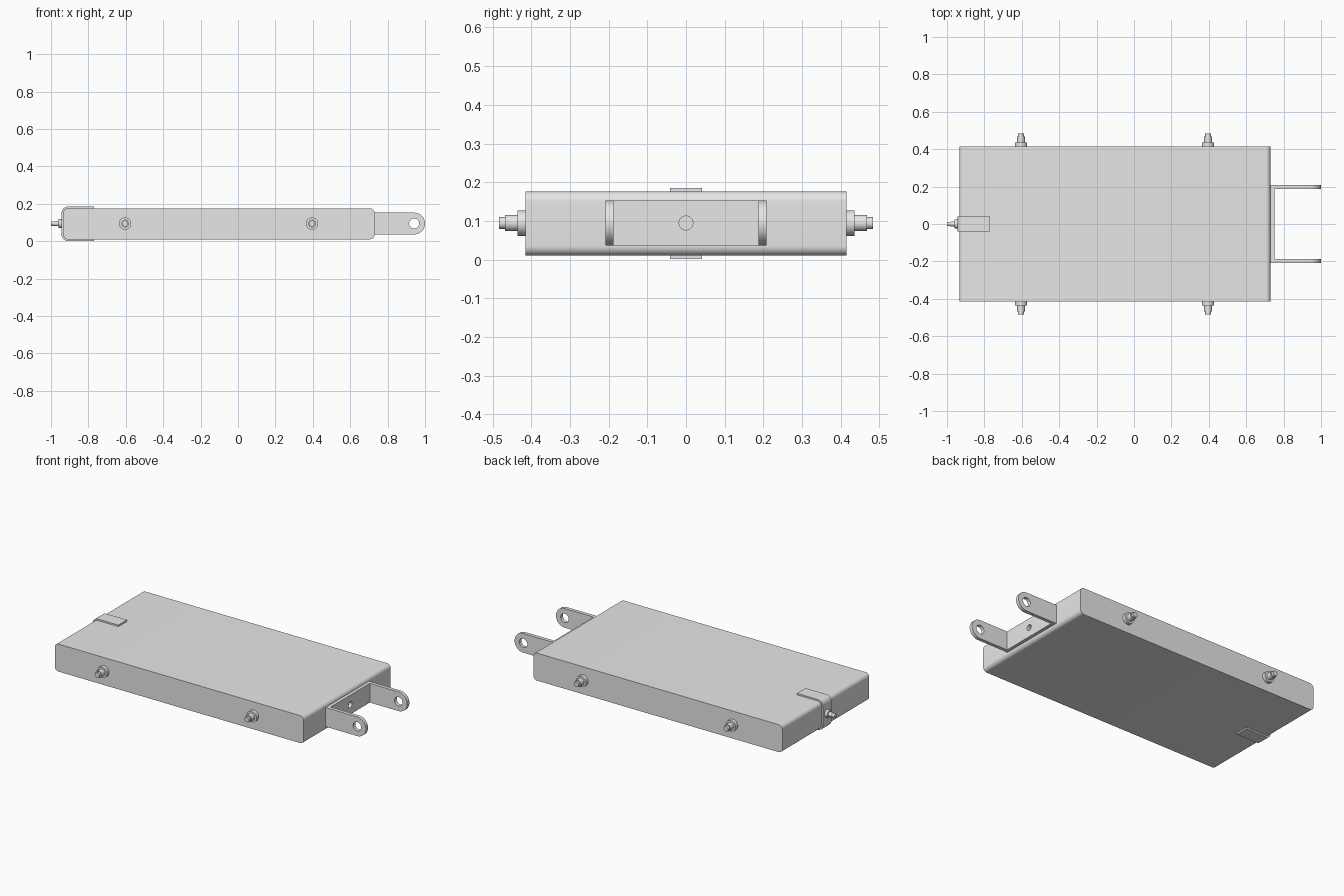
import bpy, bmesh, math
from mathutils import Matrix, Vector

cube = bpy.data.objects.get("Cube")
if cube:
    bpy.data.objects.remove(cube, do_unlink=True)

grey = bpy.data.materials.new("plain grey")
grey.use_nodes = True
grey.diffuse_color = (0.8, 0.8, 0.8, 1)
grey.node_tree.nodes["Principled BSDF"].inputs["Base Color"].default_value = (0.8, 0.8, 0.8, 1)

MID = 0.0945            # height of the pin and bracket centre line


def finish(name, bm):
    bmesh.ops.recalc_face_normals(bm, faces=bm.faces[:])
    mesh = bpy.data.meshes.new(name)
    bm.to_mesh(mesh)
    bm.free()
    obj = bpy.data.objects.new(name, mesh)
    bpy.context.collection.objects.link(obj)
    mesh.materials.append(grey)
    bpy.ops.object.select_all(action='DESELECT')
    obj.select_set(True)
    bpy.context.view_layer.objects.active = obj
    bpy.ops.object.shade_smooth_by_angle(angle=math.radians(30))
    return obj


def arc(cx, cz, r, start, end, n=10):
    angles = [math.radians(start + (end - start) * i / n) for i in range(n + 1)]
    return [(cx + r * math.cos(a), cz + r * math.sin(a)) for a in angles]


def circle(cx, cz, r, n=32):
    return arc(cx, cz, r, 0, 360, n)[:-1]


def plate(name, loops, axis, lo, hi):
    """Extrude an outline, with optional hole loops, along x or y."""
    def place(u, v):
        return (u, lo, v) if axis == 'y' else (lo, u, v)
    bm = bmesh.new()
    edges = []
    for loop in loops:
        verts = [bm.verts.new(place(u, v)) for u, v in loop]
        edges += [bm.edges.new((a, b)) for a, b in zip(verts, verts[1:] + verts[:1])]
    bmesh.ops.triangle_fill(bm, edges=edges, use_beauty=True)
    ext = bmesh.ops.extrude_face_region(bm, geom=bm.faces[:], use_keep_orig=True)
    moved = [g for g in ext["geom"] if isinstance(g, bmesh.types.BMVert)]
    step = Vector((0, hi - lo, 0)) if axis == 'y' else Vector((hi - lo, 0, 0))
    bmesh.ops.translate(bm, verts=moved, vec=step)
    return finish(name, bm)


def lathe(name, profile, origin, direction):
    """Revolve (radius, distance) points about an axis."""
    bm = bmesh.new()
    verts = [bm.verts.new((r, 0, h)) for r, h in profile]
    edges = [bm.edges.new(pair) for pair in zip(verts, verts[1:])]
    bmesh.ops.spin(bm, geom=verts + edges, cent=(0, 0, 0), axis=(0, 0, 1),
                   angle=math.tau, steps=32)
    bmesh.ops.remove_doubles(bm, verts=bm.verts[:], dist=0.0001)
    turn = Vector((0, 0, 1)).rotation_difference(Vector(direction)).to_matrix().to_4x4()
    bm.transform(Matrix.Translation(origin) @ turn)
    return finish(name, bm)


# Main slab, rounded along its long end edges
x0, x1, z0, z1, r = -0.934, 0.73, 0.01, 0.176, 0.025
slab = (arc(x1 - r, z1 - r, r, 0, 90) + arc(x0 + r, z1 - r, r, 90, 180)
        + arc(x0 + r, z0 + r, r, 180, 270) + arc(x1 - r, z0 + r, r, 270, 360))
plate("slab_body", [slab], 'y', -0.415, 0.415)

# Strap wrapped around one end
t, tip = 0.009, -0.77


def wrap(radius):
    return (arc(x0 + r, z1 - r, radius, 90, 180)
            + arc(x0 + r, z0 + r, radius, 180, 270))


strap = ([(tip, z1 + t)] + wrap(r + t) + [(tip, z0 - t), (tip, z0)]
         + wrap(r)[::-1] + [(tip, z1)])
plate("end_strap", [strap], 'y', -0.041, 0.041)

# Pin on the strap
lathe("strap_pin", [(0, 0), (0.024, 0), (0.024, 0.02), (0.014, 0.02), (0.014, 0.042),
                    (0.012, 0.042), (0.012, 0.06), (0, 0.06)],
      (-0.94, 0, MID), (-1, 0, 0))

# Four stepped pins on the long sides
pin = [(0, 0), (0.033, 0), (0.033, 0.022), (0.021, 0.022), (0.021, 0.054),
       (0.0155, 0.054), (0.0155, 0.069), (0, 0.069)]
for side, s in (("left", 1), ("right", -1)):
    for end, x in (("rear", -0.604), ("front", 0.396)):
        lathe(f"side_pin_{side}_{end}", pin, (x, s * 0.414, MID), (0, s, 0))

# U-shaped bracket: drilled base plate and two rounded arms
half, outer, inner = 0.058, 0.208, 0.187
base = [(-inner, MID - half), (inner, MID - half), (inner, MID + half), (-inner, MID + half)]
plate("bracket_base", [base, circle(0, MID, 0.018)], 'x', x1, x1 + 0.02)
arm = [(x1, MID - half)] + arc(1 - half, MID, half, -90, 90, 24) + [(x1, MID + half)]
for s in (1, -1):
    lo, hi = sorted((s * inner, s * outer))
    plate("bracket_arm_" + ("back" if s > 0 else "front"),
          [arm, circle(1 - half, MID, 0.027)], 'y', lo, hi)
